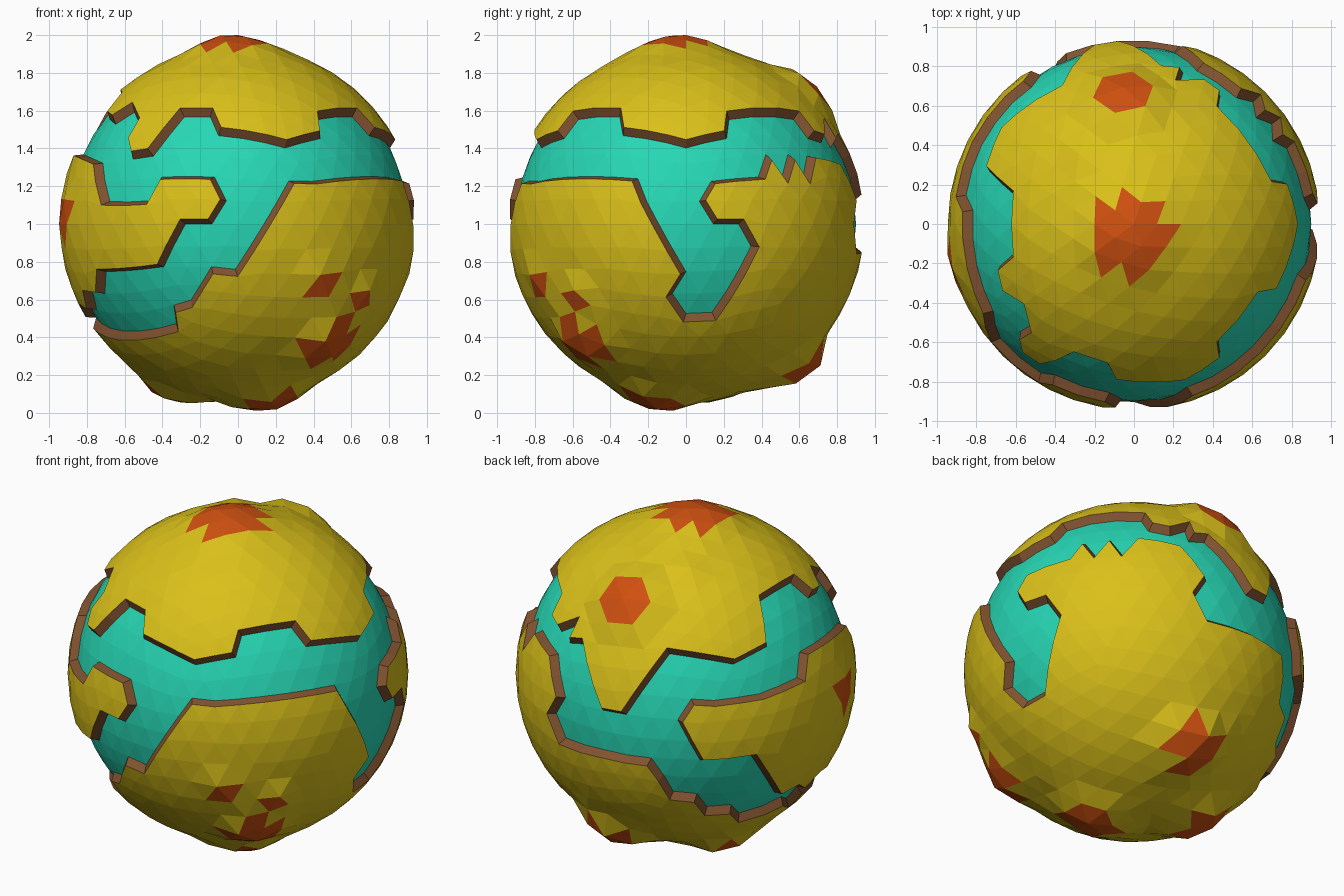
import bpy, bmesh, random
from math import radians, sin, cos, sqrt
from mathutils import Vector

if "Cube" in bpy.data.objects:
    bpy.data.objects.remove(bpy.data.objects["Cube"])

random.seed(4)
SEA, LAND = 0.90, 0.945

# Viewing directions (azimuth, elevation) used to place coast points on the globe
F, R, BL, BR = (-90, 0), (0, 0), (125, 25), (55, -30)


def on_globe(view, u, v):
    """Point on the unit globe seen at (u, v) from a viewing direction."""
    a, e = radians(view[0]), radians(view[1])
    right = Vector((-sin(a), cos(a), 0))
    out = Vector((cos(e) * cos(a), cos(e) * sin(a), sin(e)))
    up = out.cross(right)
    w = sqrt(max(0.0, SEA * SEA - u * u - v * v))
    return (right * u + up * v + out * w).normalized()


def flat(p):
    """Stereographic map of a globe point, north pole at the middle."""
    return p.x / (1.0001 + p.z), p.y / (1.0001 + p.z)


def coast(runs, verts):
    """Closed coastline snapped to globe vertices, as a flat map polygon."""
    pts = [on_globe(view, u, v) for view, run in runs for u, v in run]
    pts = [min(verts, key=lambda c: (c - p).length_squared) for p in pts]
    loop = []
    for i, p in enumerate(pts):
        q = pts[(i + 1) % len(pts)]
        loop += [flat(p.lerp(q, k / 8).normalized()) for k in range(8)]
    return loop


def inside(p, loop):
    x, y = flat(p)
    hit = False
    for (x1, y1), (x2, y2) in zip(loop, loop[1:] + loop[:1]):
        if (y1 > y) != (y2 > y) and x < (x2 - x1) * (y - y1) / (y2 - y1) + x1:
            hit = not hit
    return hit


# Coastlines, all followed eastward
north_runs = [
    (F, [(-.635, .545), (-.52, .615), (-.51, .545), (-.55, .36), (-.44, .36),
         (-.277, .566), (-.12, .566), (-.075, .466), (.267, .407), (.46, .46),
         (.456, .566), (.557, .582), (.673, .482)]),
    (R, [(0, .407), (.2, .46), (.19, .566), (.335, .577), (.456, .577), (.59, .54)]),
    (BL, [(-.707, .33), (-.552, .177), (-.458, -.2), (-.337, -.227), (-.088, .094),
          (.26, .055), (.42, .125), (.425, .414), (.564, .485), (.713, .40)])]
south_runs = [
    (F, [(-.67, -.566), (-.36, -.57), (-.293, -.534), (-.32, -.43), (-.24, -.407),
         (-.13, -.227), (.008, -.238), (.298, .232)]),
    (R, [(-.24, .24), (0, -.254), (-.077, -.37), (-.008, -.476), (.14, -.476),
         (.356, -.116), (.272, .005), (.135, .016), (.07, .148), (.135, .248)]),
    (BR, [(.188, .646), (.282, .547), (.204, .448), (.298, .32)]),
    (BL, [(-.193, -.497), (-.072, -.68), (.05, -.69), (.127, -.762), (.287, -.79),
          (.425, -.735)]),
    (F, [(-.704, -.54)])]
island_runs = [
    (BL, [(.652, .1), (.646, -.017), (.425, -.138), (.017, -.2), (-.04, -.276),
          (.105, -.486), (.37, -.475), (.514, -.62)]),
    (F, [(-.705, -.354), (-.70, -.243), (-.383, -.222), (-.266, .005), (-.113, .005),
         (-.055, .127), (-.119, .248), (-.398, .248), (-.467, .12), (-.673, .12),
         (-.715, .327)])]

# Mountains: direction, foot radius, height, glowing cap radius
mountains = [
    ((-.02, -.07, .97), .34, .055, .21),
    ((-.04, .66, .74), .27, .085, .13),
    ((-.27, .31, .85), .12, .025, 0),
    ((.49, -.55, -.62), .27, .065, .16),
    ((.47, -.79, -.33), .16, .035, .085),
    ((.69, -.62, -.41), .16, .035, .075),
    ((.17, -.18, -.95), .30, .075, .16),
    ((-.37, .13, -.90), .27, .075, .14),
    ((.07, .60, -.78), .27, .090, .15),
    ((-.93, -.20, .04), .20, .015, .12)]
mountains = [(Vector(d).normalized(), r, h, c) for d, r, h, c in mountains]

# Globe
bm = bmesh.new()
bmesh.ops.create_icosphere(bm, subdivisions=4, radius=1)
dirs = [v.co.normalized() for v in bm.verts]
north, south, island = (coast(r, dirs) for r in (north_runs, south_runs, island_runs))
land = []
for f in bm.faces:
    c = f.calc_center_median().normalized()
    if inside(c, north) or inside(c, island) or not inside(c, south):
        land.append(f)
for v in bm.verts:
    v.co = v.co.normalized() * SEA

# Raised land with sloping brown cliffs
cliffs = bmesh.ops.inset_region(bm, faces=land, thickness=0.025, depth=0,
                                use_boundary=True, use_even_offset=True)["faces"]
for f in cliffs:
    f.material_index = 2
for f in land:
    f.material_index = 1
    c = f.calc_center_median().normalized()
    if any((c - d).length < cap for d, r, h, cap in mountains):
        f.material_index = 3

# Mountains pushed up out of the land
for v in {v for f in land for v in f.verts}:
    n = v.co.normalized()
    rise = 0
    for d, r, h, cap in mountains:
        t = 1 - (n - d).length / r
        if t > 0:
            rise = max(rise, h * min(1, 1.6 * t) * random.uniform(.7, 1.1))
    v.co = n * (LAND + rise)
    v.co.z = max(-1, min(1, v.co.z))

mesh = bpy.data.meshes.new("planet_globe")
bm.to_mesh(mesh)
bm.free()
for name, col in (("sea", (.02, .68, .46)), ("land", (.70, .53, .01)),
                  ("cliff", (.22, .085, .03)), ("mountain_cap", (.62, .08, .005))):
    mat = bpy.data.materials.new(name)
    mat.diffuse_color = (*col, 1)
    mat.use_nodes = True
    mat.node_tree.nodes["Principled BSDF"].inputs["Base Color"].default_value = mat.diffuse_color
    mesh.materials.append(mat)
globe = bpy.data.objects.new("planet_globe", mesh)
globe.location.z = 1
bpy.context.collection.objects.link(globe)
